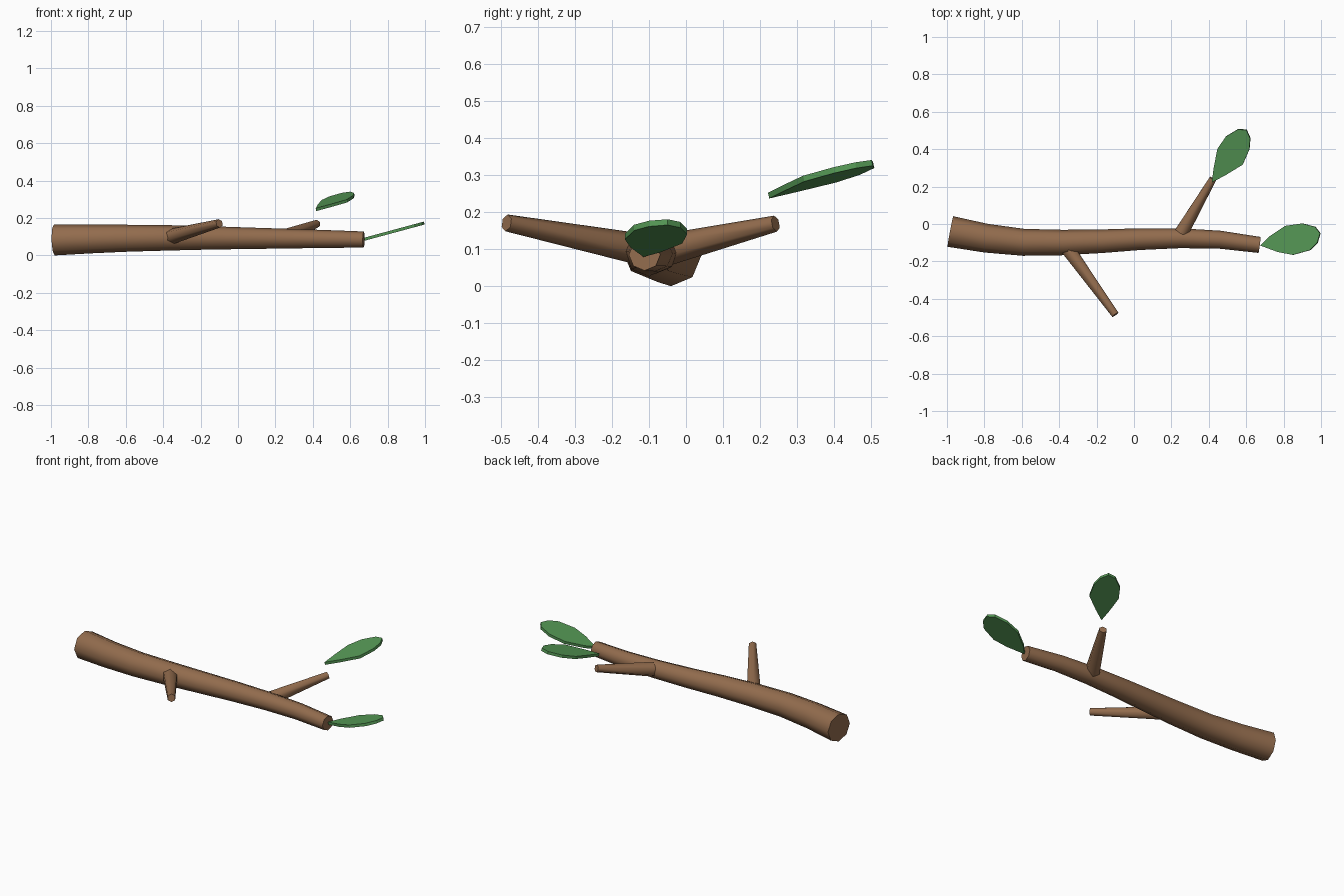
import bpy, bmesh, math
from mathutils import Vector

if "Cube" in bpy.data.objects:
    bpy.data.objects.remove(bpy.data.objects["Cube"])


def material(name, rgb):
    m = bpy.data.materials.new(name)
    m.diffuse_color = (*rgb, 1)
    m.use_nodes = True
    m.node_tree.nodes["Principled BSDF"].inputs["Base Color"].default_value = m.diffuse_color
    return m


BARK = material("bark brown", (0.29, 0.15, 0.075))
LEAF = material("leaf green", (0.09, 0.31, 0.09))


def finish(bm, name, mat):
    bmesh.ops.recalc_face_normals(bm, faces=bm.faces)
    me = bpy.data.meshes.new(name)
    bm.to_mesh(me)
    bm.free()
    me.materials.append(mat)
    ob = bpy.data.objects.new(name, me)
    bpy.context.collection.objects.link(ob)
    return ob


def tube(name, path, sides):
    """Tapered tube through (x, y, z, radius) points, a corner pointing up."""
    bm = bmesh.new()
    pts = [Vector(p[:3]) for p in path]
    rings = []
    for i, p in enumerate(pts):
        d = (pts[min(i + 1, len(pts) - 1)] - pts[max(i - 1, 0)]).normalized()
        side = d.cross(Vector((0, 0, 1))).normalized()
        up = side.cross(d)
        r = path[i][3]
        rings.append([bm.verts.new(p + r * (math.sin(a) * side + math.cos(a) * up))
                      for a in (math.tau * k / sides for k in range(sides))])
    for a, b in zip(rings, rings[1:]):
        for k in range(sides):
            j = (k + 1) % sides
            bm.faces.new((a[k], a[j], b[j], b[k]))
    bm.faces.new(rings[0])
    bm.faces.new(rings[-1])
    ob = finish(bm, name, BARK)
    bpy.ops.object.select_all(action='DESELECT')
    ob.select_set(True)
    bpy.context.view_layer.objects.active = ob
    bpy.ops.object.shade_smooth_by_angle(angle=math.radians(65))


def leaf(name, base, outline, slope, thick=0.016):
    """Flat leaf plate on a sloping plane; outline is relative to the base."""
    bm = bmesh.new()
    b = Vector(base)
    n = Vector((-slope[0], -slope[1], 1)).normalized() * thick
    low = [b + Vector((x, y, x * slope[0] + y * slope[1])) for x, y in outline]
    lo = [bm.verts.new(p) for p in low]
    hi = [bm.verts.new(p + n) for p in low]
    bm.faces.new(lo)
    bm.faces.new(hi)
    for k in range(len(lo)):
        j = (k + 1) % len(lo)
        bm.faces.new((lo[k], lo[j], hi[j], hi[k]))
    finish(bm, name, LEAF)


# Main branch
tube("main_branch", [
    (-0.982, -0.04, 0.083, 0.083), (-0.79, -0.076, 0.088, 0.077),
    (-0.59, -0.098, 0.092, 0.072), (-0.38, -0.099, 0.094, 0.068),
    (-0.17, -0.092, 0.094, 0.063), (0.03, -0.081, 0.092, 0.058),
    (0.25, -0.076, 0.090, 0.053), (0.46, -0.084, 0.088, 0.048),
    (0.672, -0.112, 0.085, 0.043)], 8)

# Side twigs
tube("front_twig", [(-0.36, -0.125, 0.10, 0.043), (-0.10, -0.485, 0.171, 0.023)], 6)
tube("back_twig", [(0.255, -0.045, 0.10, 0.043), (0.422, 0.242, 0.169, 0.022)], 6)

# Leaves
leaf("end_leaf", (0.678, -0.115, 0.079),
     [(0, 0), (.045, .045), (.135, .105), (.225, .118), (.293, .10),
      (.32, .065), (.305, .015), (.265, -.025), (.175, -.05), (.095, -.035)],
     (0.27, 0.0))
leaf("back_leaf", (0.418, 0.225, 0.237),
     [(0, 0), (.075, .04), (.165, .095), (.20, .175), (.205, .235),
      (.185, .28), (.14, .284), (.075, .245), (.03, .18), (.01, .075)],
     (0.156, 0.213))
